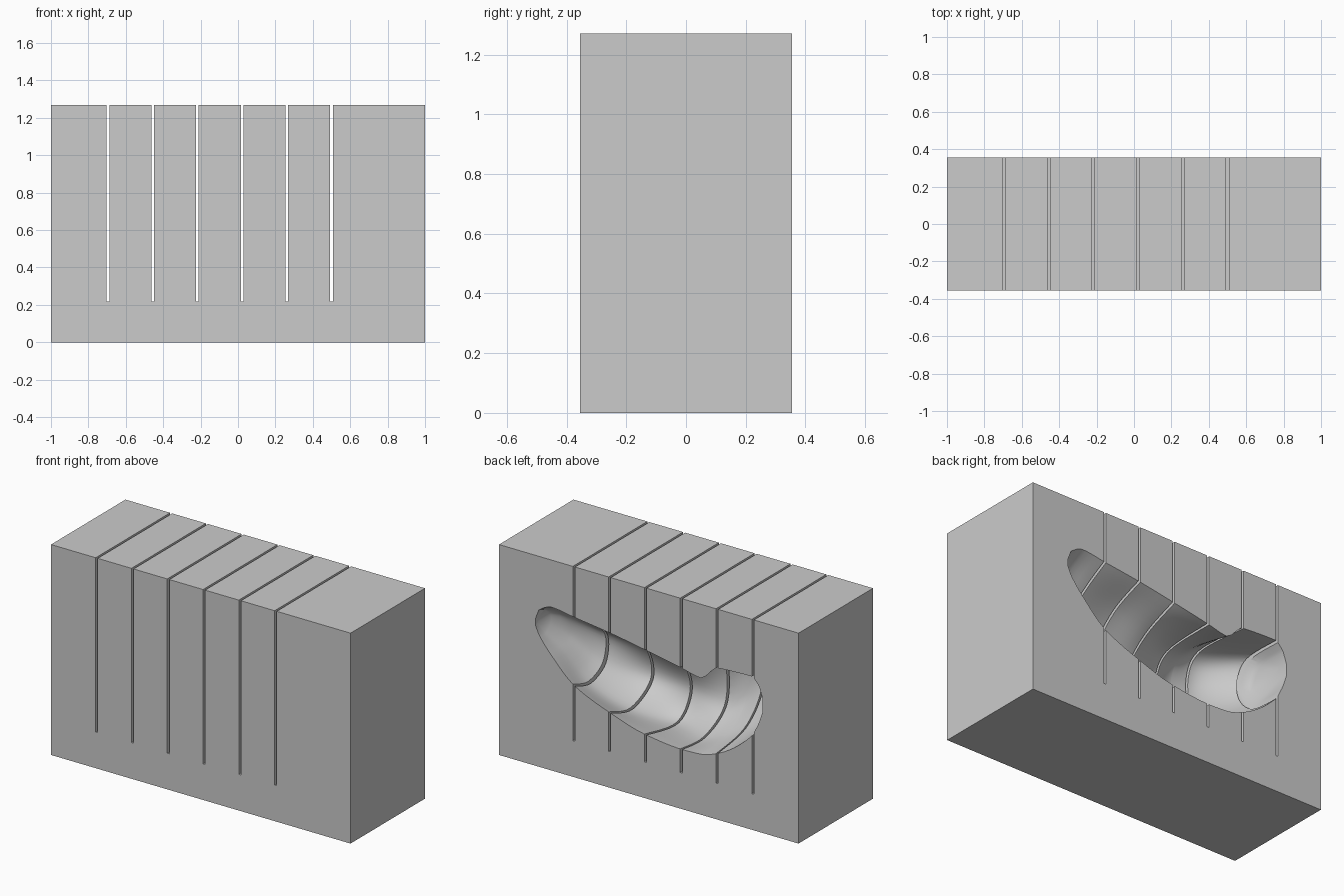
import bpy, bmesh

if "Cube" in bpy.data.objects:
    bpy.data.objects.remove(bpy.data.objects["Cube"])

W, D, H = 2.0, 0.71, 1.27


def make_object(name, bm):
    bmesh.ops.recalc_face_normals(bm, faces=bm.faces)
    me = bpy.data.meshes.new(name)
    bm.to_mesh(me)
    bm.free()
    ob = bpy.data.objects.new(name, me)
    bpy.context.collection.objects.link(ob)
    return ob


def box(name, x0, x1, y0, y1, z0, z1):
    bm = bmesh.new()
    bmesh.ops.create_cube(bm, size=1)
    for v in bm.verts:
        v.co = ((x0 + x1) / 2 + v.co.x * (x1 - x0),
                (y0 + y1) / 2 + v.co.y * (y1 - y0),
                (z0 + z1) / 2 + v.co.z * (z1 - z0))
    return make_object(name, bm)


def smooth_at(ts, vals, t):
    """Smooth monotone interpolation of vals over ascending ts."""
    i = 0
    while i < len(ts) - 2 and t > ts[i + 1]:
        i += 1
    s = [(vals[k + 1] - vals[k]) / (ts[k + 1] - ts[k]) for k in range(len(ts) - 1)]

    def slope(k):
        if k == 0 or k == len(ts) - 1:
            return s[min(k, len(s) - 1)]
        a, b = s[k - 1], s[k]
        return 0 if a * b <= 0 else 2 * a * b / (a + b)
    h = ts[i + 1] - ts[i]
    u = (t - ts[i]) / h
    return ((2*u**3 - 3*u*u + 1) * vals[i] + (u**3 - 2*u*u + u) * h * slope(i)
            + (3*u*u - 2*u**3) * vals[i + 1] + (u**3 - u*u) * h * slope(i + 1))


def curve_through(pts, n):
    """Catmull-Rom curve through 2D points."""
    p = [pts[0]] + pts + [pts[-1]]
    out = []
    for i in range(1, len(p) - 2):
        for k in range(n):
            u = k / n
            out.append(tuple(0.5 * (2*p[i][c] + (p[i+1][c] - p[i-1][c]) * u
                       + (2*p[i-1][c] - 5*p[i][c] + 4*p[i+1][c] - p[i+2][c]) * u*u
                       + (3*p[i][c] - p[i-1][c] - 3*p[i+1][c] + p[i+2][c]) * u**3)
                       for c in (0, 1)))
    return out + [pts[-1]]


# cavity stations: x, rim top z, four (depth, z) points, rim bottom z
stations = [
    (-.760, .81, .06, .81, .10, .79, .10, .76, .06, .73, .73),
    (-.740, .87, .16, .87, .23, .81, .23, .74, .14, .67, .67),
    (-.690, .925, .24, .92, .32, .82, .30, .69, .19, .59, .57),
    (-.460, .915, .36, .93, .46, .80, .42, .60, .265, .45, .40),
    (-.345, .825, .34, .88, .46, .77, .43, .52, .25, .39, .365),
    (-.220, .85, .34, .83, .44, .68, .42, .46, .227, .35, .36),
    (.025, .895, .23, .80, .38, .66, .435, .48, .31, .34, .385),
    (.265, .935, .21, .845, .37, .68, .40, .50, .21, .40, .455),
    (.500, .965, .17, .865, .31, .74, .29, .58, .15, .515, .555),
    (.650, .985, .12, .92, .19, .83, .19, .73, .11, .69, .695),
    (.735, .945, .05, .93, .09, .89, .09, .84, .05, .80, .80),
    (.758, .885, .02, .885, .03, .875, .03, .865, .02, .85, .85)]
xs = [s[0] for s in stations]
cols = list(zip(*stations))


def section(x):
    v = [smooth_at(xs, c, x) for c in cols[1:]]
    pts = [(0, v[0])] + [(v[i], v[i + 1]) for i in (1, 3, 5, 7)] + [(0, v[9])]
    return [(-.06, v[0])] + curve_through(pts, 6) + [(-.06, v[9])]


# cavity cutter lofted along x
bm = bmesh.new()
steps = sorted(set([xs[0] + (xs[-1] - xs[0]) * i / 48 for i in range(49)] + xs))
rings = [[bm.verts.new((x, D / 2 - d, z)) for d, z in section(x)] for x in steps]
n = len(rings[0])
for a, b in zip(rings, rings[1:]):
    for i in range(n):
        j = (i + 1) % n
        bm.faces.new((a[i], a[j], b[j], b[i]))
bm.faces.new(rings[0])
bm.faces.new(rings[-1])
cavity = make_object("cavity_cutter", bm)

# saw slot cutters, open at the top
cutters = [cavity]
for i in range(6):
    x = -.695 + i * .239
    cutters.append(box("slot_cutter", x - .007, x + .007, -.5, .5, .218, 1.5))

# main block
block = box("mould_block", -W/2, W/2, -D/2, D/2, 0, H)
for c in cutters:
    m = block.modifiers.new(c.name, 'BOOLEAN')
    m.operation = 'DIFFERENCE'
    m.solver = 'EXACT'
    m.object = c
bpy.ops.object.select_all(action='DESELECT')
bpy.context.view_layer.objects.active = block
block.select_set(True)
for m in list(block.modifiers):
    bpy.ops.object.modifier_apply(modifier=m.name)
for c in cutters:
    bpy.data.objects.remove(c)
bpy.ops.object.shade_smooth_by_angle(angle=0.6)
